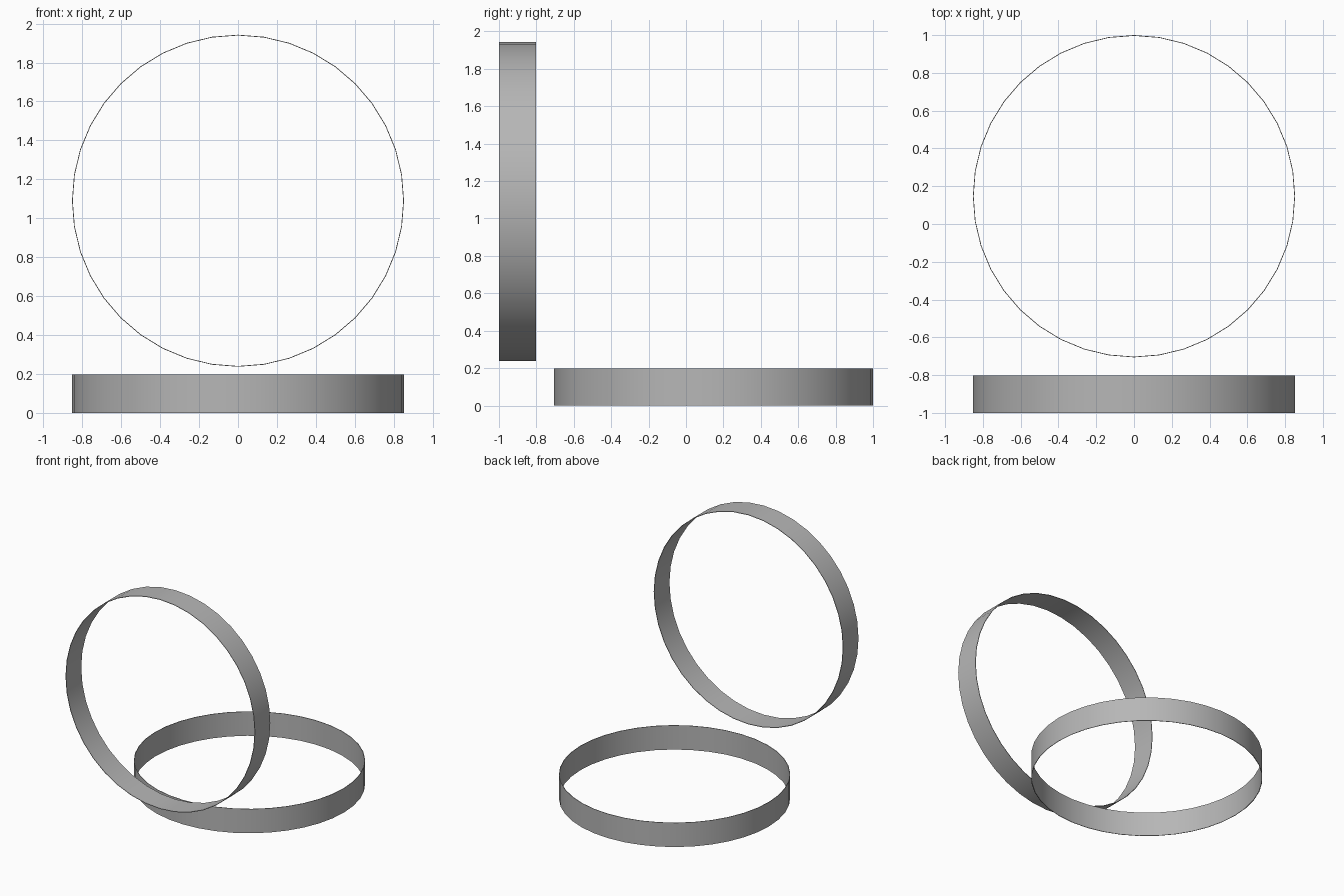
import bpy, math
from mathutils import Matrix

cube = bpy.data.objects.get("Cube")
if cube:
    bpy.data.objects.remove(cube, do_unlink=True)

RADIUS, WIDTH, WALL, SIDES = 0.853, 0.197, 0.004, 40

grey = bpy.data.materials.new("plain grey")
grey.use_nodes = True
colour = (0.47, 0.47, 0.47, 1)
grey.diffuse_color = colour
grey.node_tree.nodes["Principled BSDF"].inputs["Base Color"].default_value = colour


def band(name, centre, tilt):
    """Thin hoop: a rectangular wall section swept around its axis."""
    h, inner = WIDTH / 2, RADIUS - WALL
    section = [(RADIUS, -h), (RADIUS, h), (inner, h), (inner, -h)]
    verts, faces = [], []
    for i in range(SIDES):
        a = 2 * math.pi * i / SIDES
        verts += [(r * math.cos(a), r * math.sin(a), z) for r, z in section]
        start, after = 4 * i, 4 * ((i + 1) % SIDES)
        for k in range(4):
            m = (k + 1) % 4
            faces.append((start + k, after + k, after + m, start + m))
    mesh = bpy.data.meshes.new(name)
    mesh.from_pydata(verts, [], faces)
    mesh.transform(Matrix.Translation(centre) @ Matrix.Rotation(tilt, 4, "X"))
    mesh.materials.append(grey)
    obj = bpy.data.objects.new(name, mesh)
    bpy.context.collection.objects.link(obj)
    bpy.ops.object.select_all(action="DESELECT")
    obj.select_set(True)
    bpy.context.view_layer.objects.active = obj
    bpy.ops.object.shade_smooth_by_angle(angle=math.radians(30))


# Hoop lying flat at the back, and hoop standing upright at the front
band("flat_hoop", (0, 1 - RADIUS, WIDTH / 2), 0)
band("upright_hoop", (0, -1 + WIDTH / 2, 1.09), math.pi / 2)
